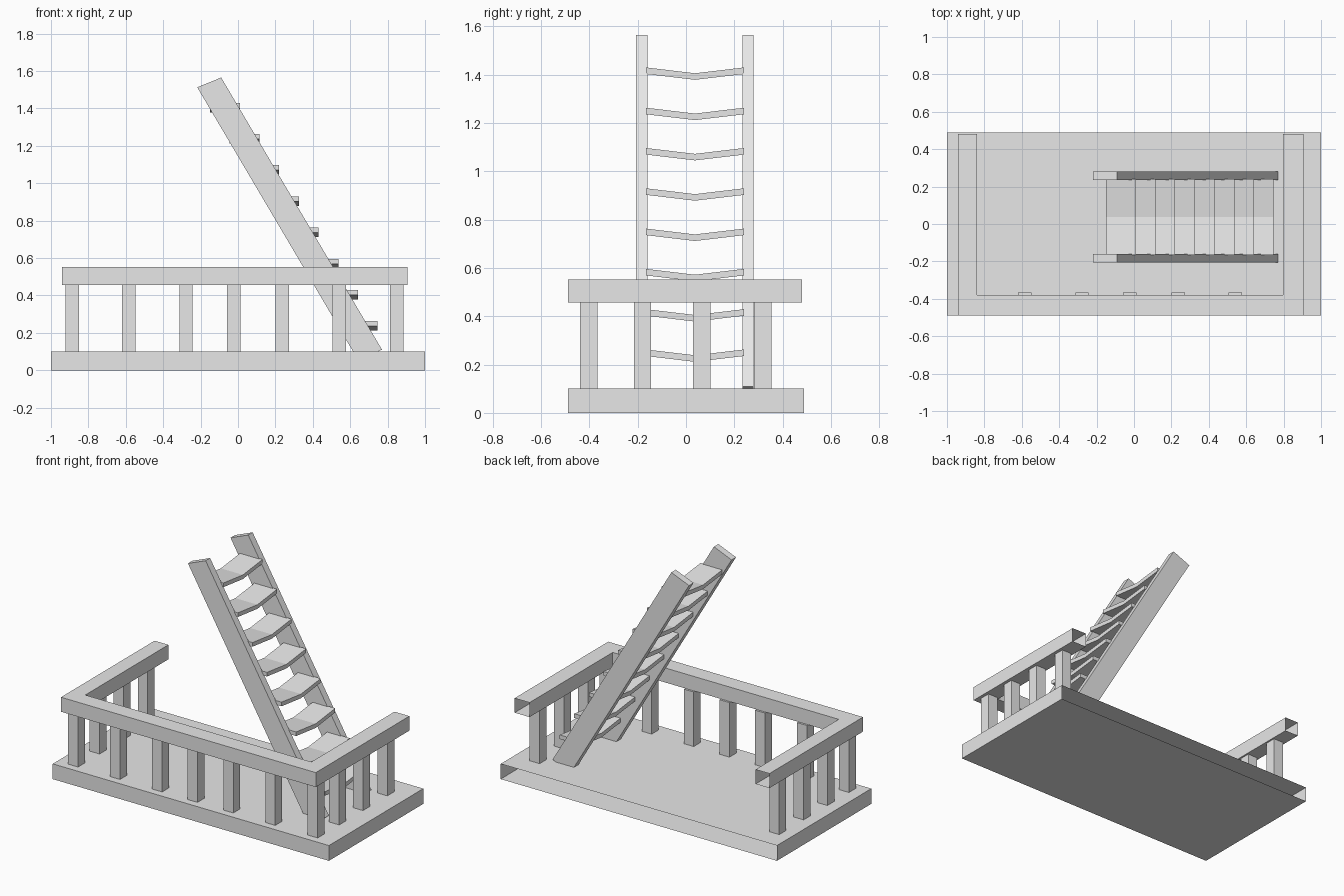
import bpy, bmesh
from mathutils import Vector

if "Cube" in bpy.data.objects:
    bpy.data.objects.remove(bpy.data.objects["Cube"], do_unlink=True)

grey = bpy.data.materials.new("plain grey")
grey.use_nodes = True
grey.diffuse_color = (0.8, 0.8, 0.8, 1)
grey.node_tree.nodes["Principled BSDF"].inputs["Base Color"].default_value = (0.8, 0.8, 0.8, 1)


def prism(name, profile, sweep, open_back=False):
    """Extrude a closed profile; optionally leave its rearmost faces open."""
    bm = bmesh.new()
    face = bm.faces.new([bm.verts.new(p) for p in profile])
    ext = bmesh.ops.extrude_face_region(bm, geom=[face], use_keep_orig=True)
    verts = [g for g in ext["geom"] if isinstance(g, bmesh.types.BMVert)]
    bmesh.ops.translate(bm, verts=verts, vec=Vector(sweep))
    bmesh.ops.recalc_face_normals(bm, faces=bm.faces)
    if open_back:
        back = [f for f in bm.faces if f.normal.y > 0.9
                and f.calc_center_median().y > 0.4]
        bmesh.ops.delete(bm, geom=back, context="FACES")
    mesh = bpy.data.meshes.new(name)
    bm.to_mesh(mesh)
    bm.free()
    mesh.materials.append(grey)
    obj = bpy.data.objects.new(name, mesh)
    bpy.context.collection.objects.link(obj)
    return obj


def box(name, x0, x1, y0, y1, z0, z1, open_back=False):
    outline = [(x0, y0, z0), (x1, y0, z0), (x1, y1, z0), (x0, y1, z0)]
    return prism(name, outline, (0, 0, z1 - z0), open_back)


# Floor slab, open along the back edge
box("floor_slab", -1, 1, -0.488, 0.488, 0, 0.1, True)

# U-shaped handrail with open ends
rail = [(-0.94, 0.48), (-0.94, -0.488), (0.905, -0.488), (0.905, 0.48),
        (0.797, 0.48), (0.797, -0.38), (-0.84, -0.38), (-0.84, 0.48)]
prism("handrail", [(x, y, 0.457) for x, y in rail], (0, 0, 0.095), True)

# Balusters along the front and both sides
spots = [(x, -0.403) for x in (-0.887, -0.583, -0.278, -0.022, 0.237, 0.541, 0.848)]
spots += [(x, y) for x in (-0.887, 0.848) for y in (-0.18, 0.066, 0.318)]
for x, y in spots:
    box("baluster", x - 0.036, x + 0.036, y - 0.036, y + 0.036, 0.1, 0.457)

# Leaning ladder side rails
side = [(-0.218, 1.513), (-0.09, 1.565), (0.77, 0.11), (0.642, 0.055)]
for y in (-0.206, 0.234):
    prism("ladder_side", [(x, y, z) for x, z in side], (0, 0.046, 0))

# Sagging treads
for i in range(8):
    x, z = -0.15 + 0.1052 * i, 1.43 - 0.1668 * i
    bend = [(-0.165, 0), (0.037, -0.024), (0.24, 0),
            (0.24, -0.027), (0.037, -0.051), (-0.165, -0.027)]
    prism("ladder_tread", [(x, y, z + dz) for y, dz in bend], (0.16, 0, 0))
